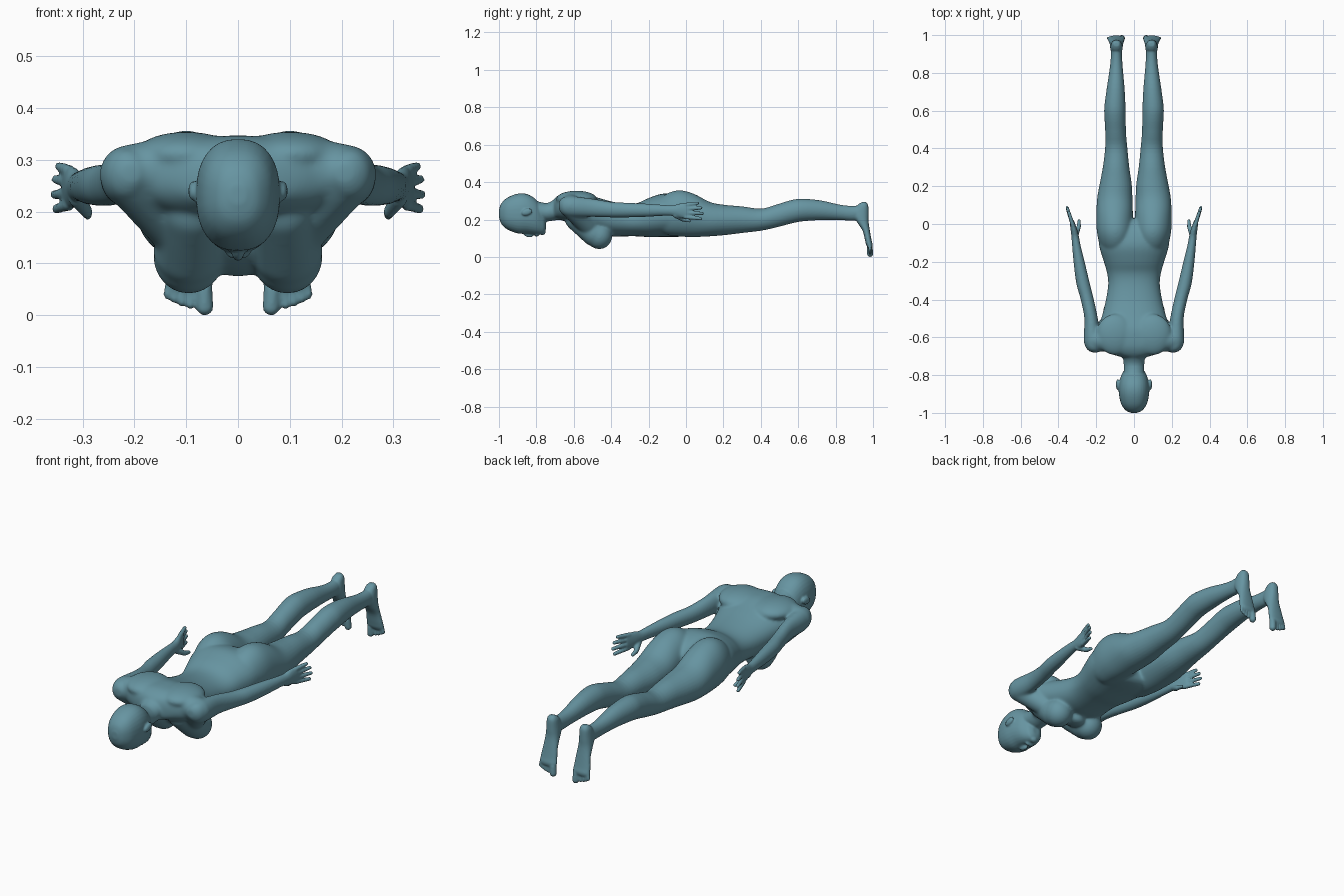
import bpy, bmesh, math
from mathutils import Vector, Matrix

bm = bmesh.new()
N = 32


def spline(rows, steps=4):
    """Catmull-Rom interpolation of the section table."""
    out = []
    for i in range(len(rows) - 1):
        p = [rows[max(i - 1, 0)], rows[i], rows[i + 1], rows[min(i + 2, len(rows) - 1)]]
        for k in range(steps):
            t = k / steps
            out.append([0.5 * (2 * b + (c - a) * t + (2 * a - 5 * b + 4 * c - d) * t * t
                               + (3 * b - a - 3 * c + d) * t ** 3) for a, b, c, d in zip(*p)])
    return out + [list(rows[-1])]


def loft(rows, side=1, axis='Y', e=2.0):
    """Rows: position on axis, centre x, half width, low and high of the other axis."""
    rings = []
    for s, xc, w, lo, hi in spline(rows):
        ring = []
        for i in range(N):
            a = 2 * math.pi * i / N
            c, d = math.cos(a), math.sin(a)
            x = xc + w * math.copysign(abs(c) ** (2 / e), c)
            v = (lo + hi) / 2 + (hi - lo) / 2 * math.copysign(abs(d) ** (2 / e), d)
            ring.append(bm.verts.new((side * x, s, v) if axis == 'Y' else (side * x, v, s)))
        rings.append(ring)
    for r, q in zip(rings, rings[1:]):
        for i in range(N):
            j = (i + 1) % N
            bm.faces.new((r[i], r[j], q[j], q[i]))
    bm.faces.new(rings[0])
    bm.faces.new(rings[-1])


def ball(c, r, side=1, tilt=0):
    m = (Matrix.Translation((side * c[0], c[1], c[2])) @ Matrix.Rotation(tilt, 4, 'X')
         @ Matrix.Diagonal((*r, 1)))
    bmesh.ops.create_uvsphere(bm, u_segments=24, v_segments=16, radius=1, matrix=m)


def digit(a, b, r0, r1, side=1):
    """Round-ended tapered limb, finger or toe."""
    a, b = (Vector((side * p[0], p[1], p[2])) for p in (a, b))
    d = b - a
    m = Matrix.Translation((a + b) / 2) @ d.to_track_quat('Z', 'Y').to_matrix().to_4x4()
    bmesh.ops.create_cone(bm, cap_ends=True, segments=24, radius1=r0, radius2=r1,
                          depth=d.length, matrix=m)
    ball(a, (r0, r0, r0))
    ball(b, (r1, r1, r1))


# Torso
loft([(-.705, 0, .065, .205, .31), (-.685, 0, .13, .205, .328), (-.65, 0, .19, .19, .343),
      (-.60, 0, .2, .17, .347), (-.55, 0, .19, .147, .343), (-.48, 0, .168, .125, .32),
      (-.40, 0, .149, .11, .297), (-.32, 0, .137, .11, .284), (-.26, 0, .143, .11, .288),
      (-.20, 0, .16, .106, .315), (-.12, 0, .184, .107, .339), (-.05, 0, .187, .107, .328),
      (0, 0, .16, .112, .30), (.025, 0, .12, .13, .27)], e=2.2)
# Neck
loft([(-.83, 0, .055, .2, .31), (-.75, 0, .054, .19, .288), (-.70, 0, .062, .195, .31),
      (-.65, 0, .085, .2, .34)])
# Skull and jaw
loft([(-1, 0, .015, .215, .25), (-.988, 0, .042, .178, .285), (-.955, 0, .067, .147, .317),
      (-.90, 0, .08, .126, .338), (-.85, 0, .079, .124, .336), (-.805, 0, .069, .12, .31),
      (-.775, 0, .053, .12, .27), (-.758, 0, .04, .127, .235), (-.748, 0, .02, .15, .2)], e=2.35)
# Nose, lips, chin and breastbone
ball((0, -.845, .122), (.012, .03, .016), tilt=-.35)
ball((0, -.798, .12), (.024, .012, .012))
ball((0, -.767, .133), (.022, .016, .017))
ball((0, -.48, .125), (.075, .08, .038), tilt=-.5)

for s in (-1, 1):
    # Ears
    ball((.086, -.85, .24), (.01, .03, .018), s, .3)
    # Shoulder yoke, chest muscle and shoulder blade
    digit((.1, -.615, .287), (.21, -.615, .272), .064, .057, s)
    digit((.2, -.612, .26), (.125, -.53, .175), .057, .054, s)
    ball((.1, -.585, .31), (.1, .11, .044), s)
    # Breasts
    digit((.088, -.585, .203), (.094, -.49, .126), .063, .07, s)
    ball((.095, -.464, .113), (.069, .07, .072), s)
    # Arms down to the palm
    loft([(-.68, .205, .02, .255, .295), (-.66, .214, .038, .227, .318), (-.61, .221, .045, .213, .325),
          (-.5, .227, .036, .213, .312), (-.4, .247, .035, .211, .295), (-.32, .268, .036, .211, .29),
          (-.22, .287, .031, .214, .285), (-.12, .304, .023, .22, .278), (-.07, .311, .02, .219, .276),
          (-.035, .317, .018, .21, .285), (0, .325, .014, .204, .29), (.02, .33, .011, .205, .287)], s)
    # Fingers and thumb
    for z0, z1, y in ((.213, .205, .078), (.235, .233, .087), (.257, .262, .08), (.279, .287, .062)):
        digit((.326, 0, z0), (.33 + (y - .02) * .36, y, z1), .0115, .009, s)
    digit((.31, -.055, .225), (.292, -.015, .2), .017, .012, s)
    digit((.292, -.015, .2), (.29, .018, .193), .012, .009, s)
    # Legs
    loft([(-.17, .095, .05, .16, .28), (-.11, .098, .082, .12, .334), (-.04, .1, .097, .109, .357),
          (.04, .102, .097, .106, .339), (.13, .102, .094, .11, .293), (.21, .097, .085, .117, .278),
          (.30, .095, .07, .128, .27), (.40, .094, .059, .14, .258), (.48, .097, .055, .157, .279),
          (.56, .1, .056, .178, .303), (.62, .101, .056, .19, .311), (.72, .097, .047, .197, .302),
          (.82, .094, .035, .197, .28), (.88, .093, .03, .194, .273), (.935, .093, .028, .195, .275)], s)
    # Feet, toes pointing down
    loft([(.293, .093, .015, .94, .963), (.275, .093, .026, .915, .974), (.23, .093, .032, .893, .976),
          (.19, .093, .034, .912, .976), (.14, .093, .038, .944, .983), (.09, .094, .044, .957, .992),
          (.065, .094, .046, .963, .998), (.05, .094, .042, .972, .994)], s, 'Z', 2.3)
    # Toes
    digit((.066, .982, .05), (.064, .984, .016), .0165, .0165, s)
    for x, z in ((.092, .02), (.108, .025), (.123, .031), (.136, .039)):
        digit((x - .004, .982, .062), (x, .984, z), .0085, .0085, s)

bmesh.ops.recalc_face_normals(bm, faces=bm.faces)
parts = bpy.data.meshes.new("parts")
bm.to_mesh(parts)
bm.free()
body = bpy.data.objects.new("body", parts)
bpy.context.collection.objects.link(body)

# Fuse the parts into one skin
fuse = body.modifiers.new("fuse", 'REMESH')
fuse.mode = 'VOXEL'
fuse.voxel_size = .0045
fuse.use_smooth_shade = True
skin = bpy.data.meshes.new_from_object(body.evaluated_get(bpy.context.evaluated_depsgraph_get()))
body.modifiers.clear()
body.data = skin

# Teal skin
teal = bpy.data.materials.new("teal")
teal.diffuse_color = (.135, .30, .36, 1)
skin.materials.clear()
skin.materials.append(teal)


# Soften everything lightly, and the trunk strongly so its muscles blend
def clamp(v):
    return max(0, min(1, v))


trunk = body.vertex_groups.new(name="trunk")
for v in skin.vertices:
    x, y, z = v.co
    w = clamp((.29 - abs(x)) / .06) * clamp((.2 - y) / .15) * clamp((y + .74) / .04)
    if w > 0:
        trunk.add([v.index], w, 'REPLACE')
for name, count, group in (("soften", 5, ""), ("blend", 40, "trunk")):
    m = body.modifiers.new(name, 'SMOOTH')
    m.factor = .5
    m.iterations = count
    m.vertex_group = group
